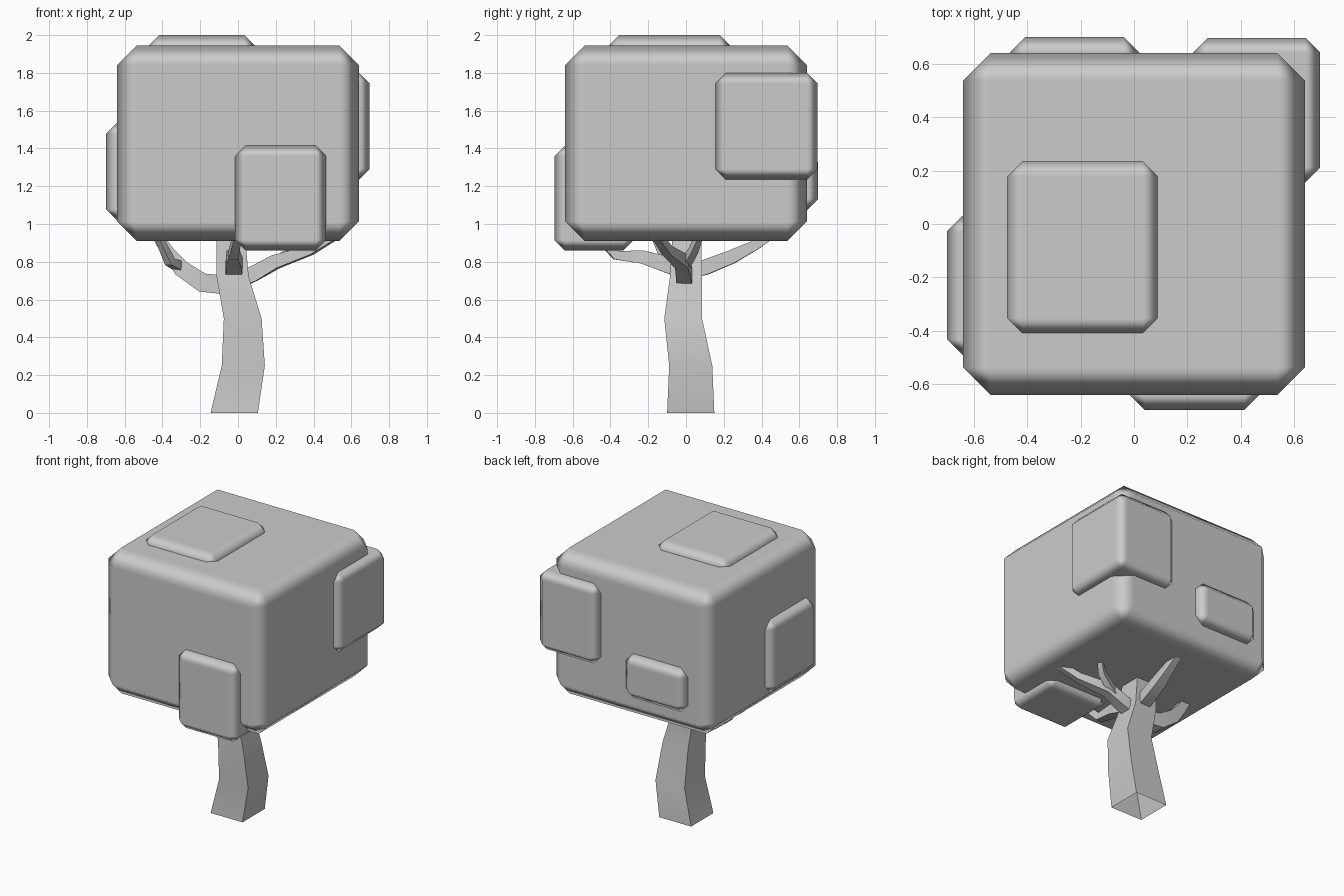
import bpy, bmesh, math
from mathutils import Vector

if "Cube" in bpy.data.objects:
    bpy.data.objects.remove(bpy.data.objects["Cube"])


def leaf_block(name, lo, hi, bevel):
    """Box between two corners with softly shaded chamfered edges."""
    lo, hi = Vector(lo), Vector(hi)
    bpy.ops.mesh.primitive_cube_add(size=1, location=(lo + hi) / 2)
    ob = bpy.context.object
    ob.name = name
    ob.scale = hi - lo
    bpy.ops.object.transform_apply(location=False, rotation=False, scale=True)
    bpy.ops.object.shade_smooth()
    mod = ob.modifiers.new("chamfer", 'BEVEL')
    mod.width = bevel
    mod.segments = 1
    mod.harden_normals = True
    return ob


def limb(name, points, level_rings=False):
    """Four-sided tube through (x, y, z, half width) points, open at the start."""
    bm = bmesh.new()
    pos = [Vector(p[:3]) for p in points]
    rings = []
    for i, p in enumerate(points):
        if level_rings:
            side, up = Vector((1, 0, 0)), Vector((0, 1, 0))
        else:
            t = (pos[min(i + 1, len(pos) - 1)] - pos[max(i - 1, 0)]).normalized()
            side = Vector((0, 0, 1)).cross(t).normalized()
            up = t.cross(side)
        rings.append([bm.verts.new(pos[i] + p[3] * (a * side + b * up))
                      for a, b in ((-1, -1), (1, -1), (1, 1), (-1, 1))])
    for r, s in zip(rings, rings[1:]):
        for k in range(4):
            n = (k + 1) % 4
            bm.faces.new((r[k], r[n], s[n], s[k]))
    bm.faces.new(rings[-1])
    bmesh.ops.recalc_face_normals(bm, faces=bm.faces)
    me = bpy.data.meshes.new(name)
    bm.to_mesh(me)
    bm.free()
    ob = bpy.data.objects.new(name, me)
    bpy.context.collection.objects.link(ob)
    bpy.ops.object.select_all(action='DESELECT')
    ob.select_set(True)
    bpy.context.view_layer.objects.active = ob
    bpy.ops.object.shade_smooth_by_angle(angle=math.radians(40))
    return ob


# Foliage: one big block with smaller clumps poking out
leaf_block("canopy", (-.64, -.64, .91), (.64, .64, 1.945), .103)
leaf_block("front_clump", (-.015, -.697, .86), (.467, -.275, 1.415), .056)
leaf_block("top_clump", (-.485, -.42, 1.5), (.10, .245, 2.0), .067)
leaf_block("back_right_clump", (.22, .155, 1.235), (.697, .697, 1.80), .056)
leaf_block("left_clump", (-.70, -.49, 1.02), (-.30, .03, 1.535), .058)
leaf_block("back_clump", (-.465, .30, 1.075), (.02, .70, 1.385), .058)

# Trunk
limb("trunk", [(-.02, .025, 0, .125), (.028, .025, .25, .114), (.025, -.015, .5, .10),
               (-.028, 0, .72, .085), (-.04, .005, .96, .075)], True)

# Branches and their forks
limb("right_branch", [(-.02, 0, .69, .04), (.08, -.01, .735, .04), (.2, -.02, .80, .036),
                      (.38, -.10, .86, .025), (.55, -.17, .96, .02)])
limb("right_fork", [(.15, -.01, .78, .025), (.30, .04, .86, .02), (.36, .08, .96, .015)])
limb("left_branch", [(-.04, 0, .675, .05), (-.19, 0, .69, .05), (-.30, 0, .765, .044),
                     (-.37, 0, .85, .034), (-.45, 0, .97, .025)])
limb("left_fork", [(-.31, -.01, .775, .025), (-.36, -.10, .80, .022), (-.43, -.17, .95, .015)])
limb("front_branch", [(-.03, 0, .75, .045), (-.02, -.10, .785, .043), (-.025, -.23, .825, .035),
                      (-.025, -.37, .835, .025), (0, -.48, .95, .02)])
limb("back_branch", [(-.03, 0, .75, .04), (-.02, .10, .77, .04), (-.01, .24, .825, .036),
                     (0, .37, .89, .026), (0, .49, .97, .02)])
